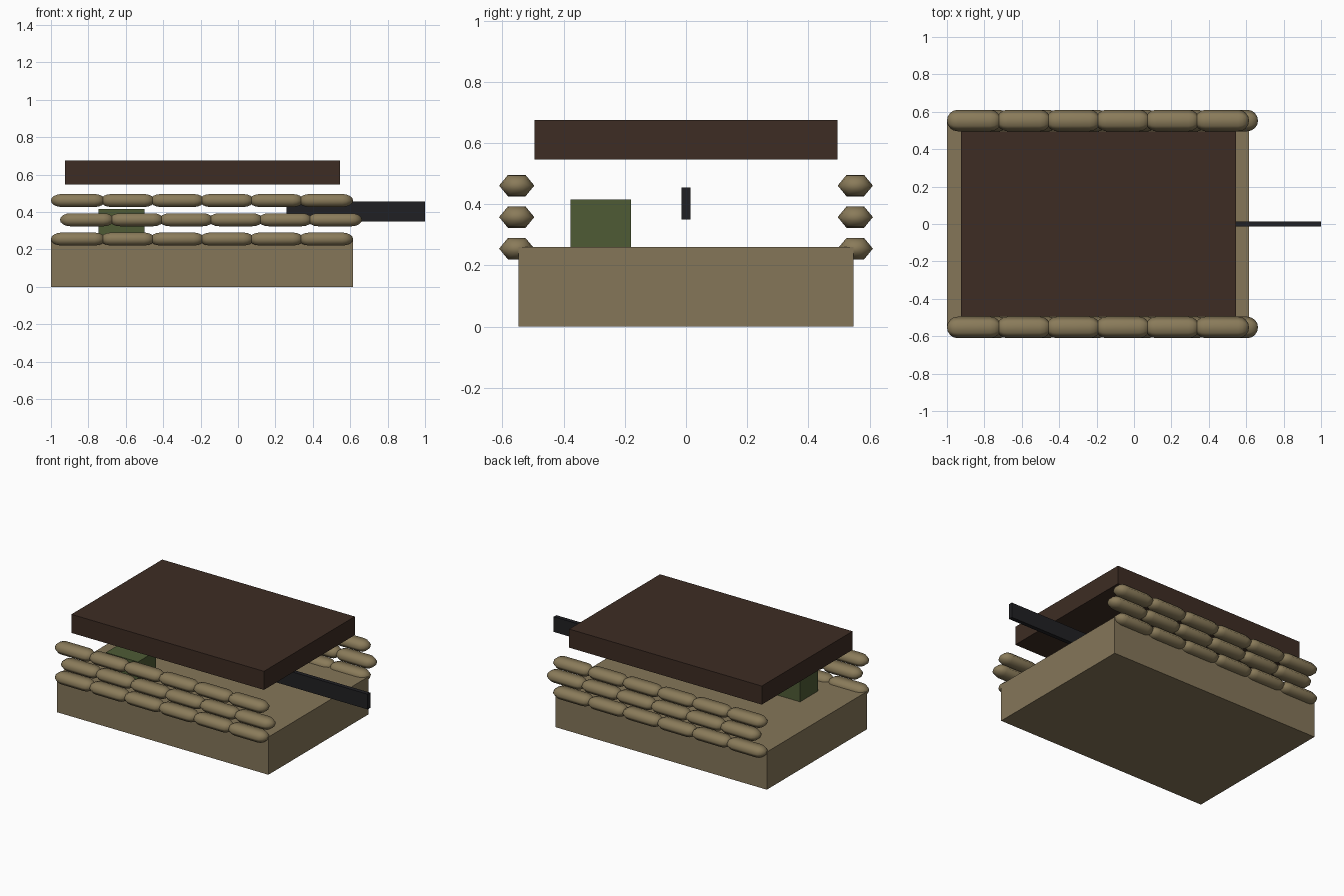
import bpy, bmesh, math
from mathutils import Matrix, Vector

if "Cube" in bpy.data.objects:
    bpy.data.objects.remove(bpy.data.objects["Cube"])


def material(name, hex_code):
    # sRGB hex to linear flat colour
    rgb = [int(hex_code[i:i + 2], 16) / 255 for i in (0, 2, 4)]
    lin = [((c + 0.055) / 1.055) ** 2.4 if c > 0.04 else c / 12.92 for c in rgb]
    mat = bpy.data.materials.new(name)
    mat.use_nodes = True
    mat.diffuse_color = (*lin, 1)
    shader = mat.node_tree.nodes["Principled BSDF"]
    shader.inputs["Base Color"].default_value = (*lin, 1)
    shader.inputs["Roughness"].default_value = 0.9
    return mat


earth = material("packed earth", "857659")
sack = material("sandbag tan", "8A7B5A")
timber = material("dark timber", "3D2C23")
olive = material("olive green", "4E5B35")
steel = material("gun black", "202023")


def add_object(name, mesh, location=(0, 0, 0)):
    obj = bpy.data.objects.new(name, mesh)
    obj.location = location
    bpy.context.collection.objects.link(obj)
    return obj


def box(name, low, high, mat):
    low, high = Vector(low), Vector(high)
    bm = bmesh.new()
    bmesh.ops.create_cube(bm, size=1, matrix=Matrix.Diagonal((*(high - low), 1)))
    mesh = bpy.data.meshes.new(name)
    bm.to_mesh(mesh)
    bm.free()
    mesh.materials.append(mat)
    return add_object(name, mesh, (low + high) / 2)


def sandbag_mesh(radius, straight, flatten, sides=6, cap_steps=4):
    # Half-capsule profile spun around x, then squashed in height
    bm = bmesh.new()
    profile = []
    for end in (-1, 1):
        for i in range(cap_steps + 1):
            a = math.pi / 2 * (i / cap_steps if end < 0 else 1 - i / cap_steps)
            profile.append((end * (straight / 2 + radius * math.cos(a)),
                            radius * math.sin(a), 0))
    verts = [bm.verts.new(p) for p in profile]
    edges = [bm.edges.new(pair) for pair in zip(verts, verts[1:])]
    bmesh.ops.spin(bm, geom=verts + edges, cent=(0, 0, 0), axis=(1, 0, 0),
                   angle=math.tau, steps=sides)
    bmesh.ops.remove_doubles(bm, verts=bm.verts, dist=0.0005)
    bmesh.ops.scale(bm, vec=(1, 1, flatten), verts=bm.verts)
    bmesh.ops.recalc_face_normals(bm, faces=bm.faces)
    for f in bm.faces:
        f.smooth = True
    mesh = bpy.data.meshes.new("sandbag")
    bm.to_mesh(mesh)
    bm.free()
    mesh.materials.append(sack)
    return mesh


# Earth base, floating roof slab, crate and gun barrel
box("earth_base", (-1, -0.547, 0), (0.615, 0.547, 0.26), earth)
box("roof_slab", (-0.925, -0.495, 0.547), (0.545, 0.495, 0.675), timber)
box("supply_crate", (-0.745, -0.377, 0.25), (-0.5, -0.18, 0.415), olive)
box("gun_barrel", (0.26, -0.014, 0.35), (1, 0.014, 0.455), steel)

# Three staggered sandbag rows along the front and the back
bag = sandbag_mesh(radius=0.0575, straight=0.175, flatten=0.7)
for side, label in ((-1, "front"), (1, "back")):
    for row, z in enumerate((0.255, 0.358, 0.461)):
        for i in range(6):
            x = -0.855 + 0.265 * i + (0.048 if row == 1 else 0)
            add_object(f"{label}_sandbag_{row + 1}_{i + 1}", bag,
                       (x, side * 0.553, z))
